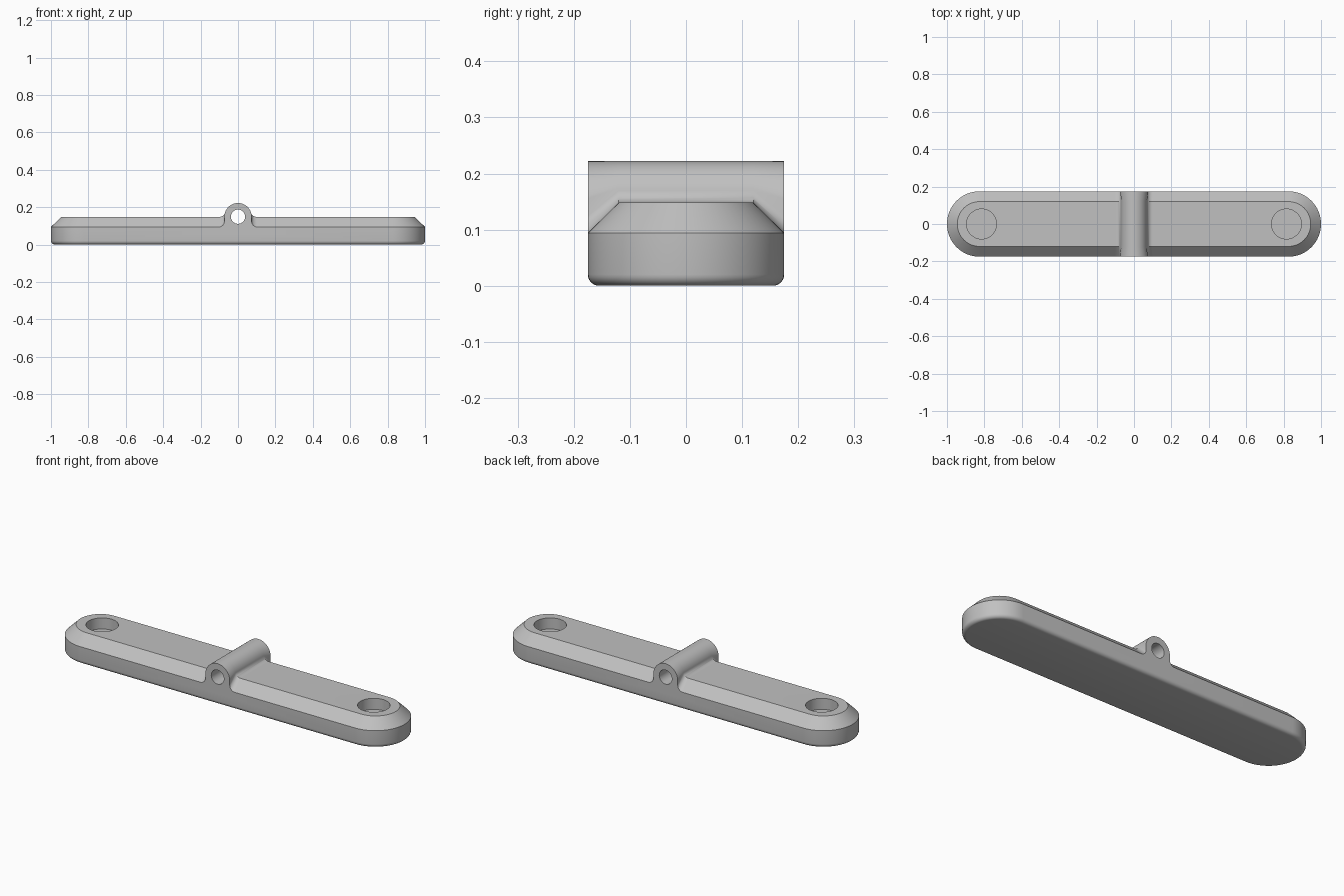
import bpy, bmesh
from math import sin, cos, pi, sqrt, atan2, radians
from mathutils import Matrix

cube = bpy.data.objects.get("Cube")
if cube:
    bpy.data.objects.remove(cube, do_unlink=True)

HALF_W, TOP, SHOULDER, CHAMFER, EDGE = 0.175, 0.148, 0.094, 0.055, 0.02
STRAIGHT = 1 - HALF_W
LUG_Z, LUG_R, HOLE_R, FILLET = 0.149, 0.073, 0.038, 0.03

grey = bpy.data.materials.new("light grey")
grey.use_nodes = True
grey.diffuse_color = (0.53, 0.53, 0.53, 1)
grey.node_tree.nodes["Principled BSDF"].inputs["Base Color"].default_value = grey.diffuse_color


def make(name, bm):
    bmesh.ops.recalc_face_normals(bm, faces=bm.faces)
    mesh = bpy.data.meshes.new(name)
    bm.to_mesh(mesh)
    bm.free()
    mesh.materials.append(grey)
    obj = bpy.data.objects.new(name, mesh)
    bpy.context.collection.objects.link(obj)
    return obj


def loft(name, rings):
    """Skin a stack of equal closed rings and cap both ends."""
    bm = bmesh.new()
    loops = [[bm.verts.new(p) for p in ring] for ring in rings]
    for a, b in zip(loops, loops[1:]):
        for i in range(len(a)):
            j = (i + 1) % len(a)
            bm.faces.new((a[i], a[j], b[j], b[i]))
    bm.faces.new(loops[0])
    bm.faces.new(loops[-1])
    return make(name, bm)


def cylinder(name, radius, depth, matrix):
    bm = bmesh.new()
    bmesh.ops.create_cone(bm, cap_ends=True, segments=64, radius1=radius,
                          radius2=radius, depth=depth, matrix=matrix)
    return make(name, bm)


def boolean(target, other, operation):
    mod = target.modifiers.new(operation, "BOOLEAN")
    mod.operation, mod.solver, mod.object = operation, "EXACT", other
    bpy.context.view_layer.objects.active = target
    bpy.ops.object.modifier_apply(modifier=mod.name)
    bpy.data.objects.remove(other, do_unlink=True)


def stadium(inset, z, steps=32):
    r = HALF_W - inset
    ring = []
    for side in (1, -1):
        for i in range(steps + 1):
            a = -pi / 2 + pi * i / steps
            ring.append((side * (STRAIGHT + r * cos(a)), side * r * sin(a), z))
    return ring


def lug_section(y, h, steps=10):
    """Round top flowing through a concave fillet onto the body at height h."""
    cz = h + FILLET
    reach = LUG_R + FILLET
    rise = max(cz - LUG_Z, 0)
    cx = sqrt(reach ** 2 - rise ** 2)
    a = atan2(rise, cx)
    half = [(cx, 0.06), (cx, h)]
    for i in range(1, steps + 1):
        t = -pi / 2 - (pi / 2 - a) * i / steps
        half.append((cx + FILLET * cos(t), cz + FILLET * sin(t)))
    for i in range(1, 2 * steps):
        t = a + 0.001 + (pi / 2 - a) * i / (2 * steps)
        half.append((LUG_R * cos(t), LUG_Z + LUG_R * sin(t)))
    half_left = [(-x, z) for x, z in reversed(half)]
    return [(x, y, z) for x, z in half + [(0, LUG_Z + LUG_R)] + half_left]


# Bar: rounded lower edge, upright wall, chamfered shoulder
rings = []
for i in range(7):
    t = pi / 2 * i / 6
    rings.append(stadium(EDGE * (1 - sin(t)), EDGE * (1 - cos(t))))
rings += [stadium(0, SHOULDER), stadium(CHAMFER, TOP)]
body = loft("mounting_bar", rings)

# Cross lug with fillets that follow the chamfer
inner = HALF_W - CHAMFER
lug = loft("cross_lug", [lug_section(-HALF_W, SHOULDER), lug_section(-inner, TOP),
                         lug_section(inner, TOP), lug_section(HALF_W, SHOULDER)])
boolean(body, lug, "UNION")

# Pin hole through the lug
boolean(body, cylinder("pin_hole", HOLE_R, 1, Matrix.Translation((0, 0, LUG_Z))
                       @ Matrix.Rotation(pi / 2, 4, "X")), "DIFFERENCE")

# Blind round pockets near both ends
for side in (-1, 1):
    pocket = cylinder("pocket", 0.08, 0.12, Matrix.Translation((side * 0.815, 0, TOP)))
    boolean(body, pocket, "DIFFERENCE")

bpy.ops.object.select_all(action="DESELECT")
body.select_set(True)
bpy.context.view_layer.objects.active = body
bpy.ops.object.shade_smooth_by_angle(angle=radians(30))
